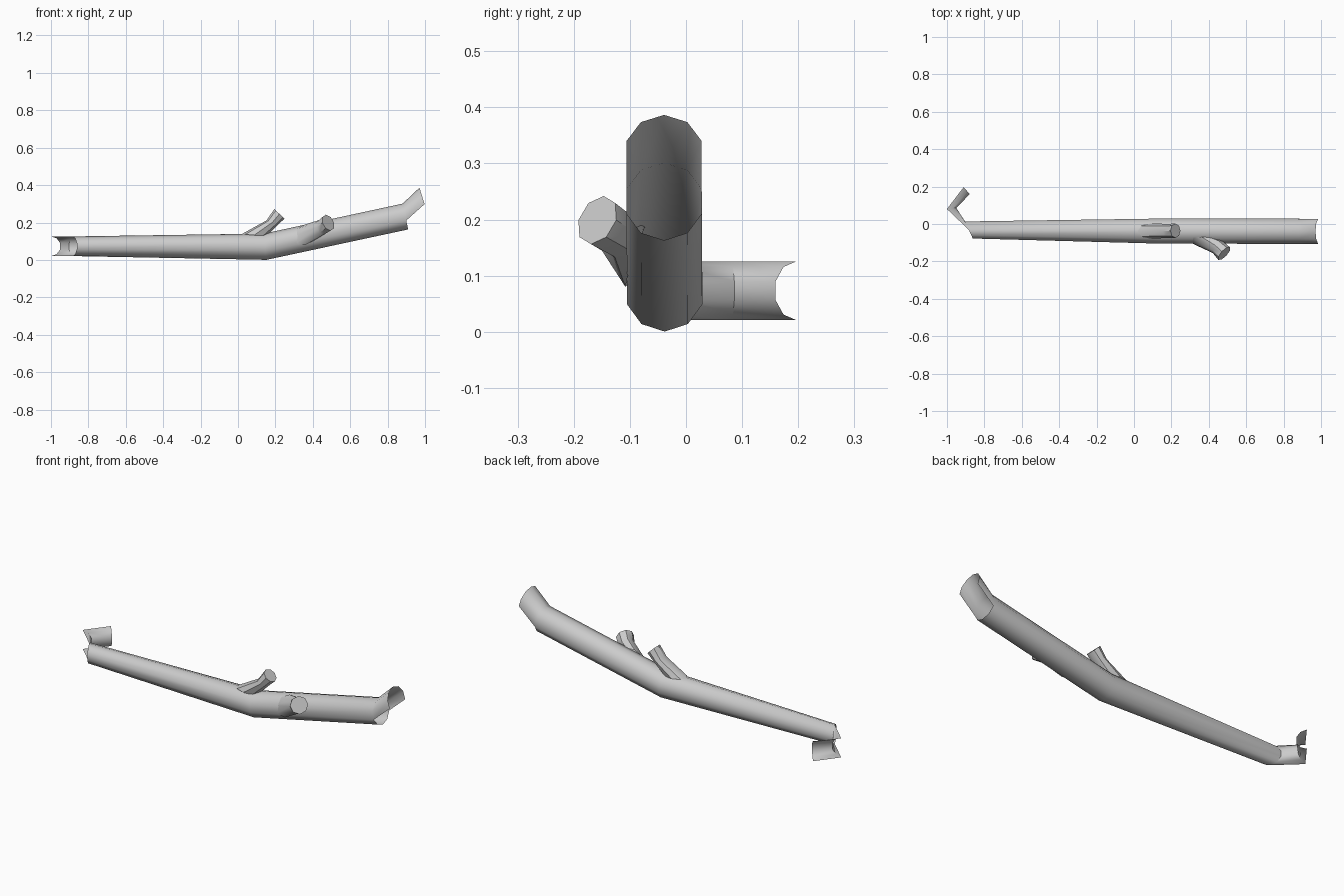
import bpy, bmesh, math
from mathutils import Vector as V

if "Cube" in bpy.data.objects:
    bpy.data.objects.remove(bpy.data.objects["Cube"])


def ring(c, u, v, n):
    """Closed n-gon: starts along v, turns toward u."""
    c, u, v = V(c), V(u), V(v)
    return [c + v * math.cos(2 * math.pi * k / n) + u * math.sin(2 * math.pi * k / n)
            for k in range(n)]


def bridge(bm, a, b, closed):
    n = len(a)
    for i in range(n if closed else n - 1):
        j = (i + 1) % n
        bm.faces.new((a[i], a[j], b[j], b[i]))


def finish(bm, name):
    bmesh.ops.recalc_face_normals(bm, faces=bm.faces[:])
    me = bpy.data.meshes.new(name)
    bm.to_mesh(me)
    bm.free()
    ob = bpy.data.objects.new(name, me)
    bpy.context.collection.objects.link(ob)
    bpy.ops.object.select_all(action='DESELECT')
    ob.select_set(True)
    bpy.context.view_layer.objects.active = ob
    bpy.ops.object.shade_smooth_by_angle(angle=math.radians(40))
    return ob


N = 10
Z = V((0, 0, 1))


def decagon(c, r, side, up):
    return ring(c, V(side).normalized() * r, V(up).normalized() * r, N)


# Hollow trunk with a kink in the middle, open at both ends
bm = bmesh.new()
add = lambda pts: [bm.verts.new(p) for p in pts]
left = add(decagon((-.8825, -.032, .073), .0525, (-.41, .912, 0), Z))
mid = add(decagon((.145, -.038, .0705), .0705, (0, 1, 0), (-.1, 0, 1)))
right = add(decagon((.895, -.039, .232), .0705, (0, 1, 0), (-.215, 0, 1)))
bridge(bm, left, mid, True)
bridge(bm, mid, right, True)

# Left splinter: half shell folded back on itself
half = range(0, 6)
s0 = [left[k] for k in half]
d1 = decagon((-1, .08, .073), .0525, (.048, .006, 0), Z)
d2 = decagon((-.911, .197, .073), .0525, (.028, -.032, 0), Z)
s1, s2 = add([d1[k] for k in half]), add([d2[k] for k in half])
bridge(bm, s0, s1, False)
bridge(bm, s1, s2, False)

# Right splinter: upper shell bent upward
upper = range(-3, 4)
f = decagon((.991, -.039, .319), .0705, (0, 1, 0), (-.027, 0, .088))
bridge(bm, [right[k] for k in upper], add([f[k] for k in upper]), False)
finish(bm, "trunk")


# Broken side branches, capped at the tip
def branch(name, rings):
    bm = bmesh.new()
    loops = [[bm.verts.new(p) for p in r] for r in rings]
    for a, b in zip(loops, loops[1:]):
        bridge(bm, a, b, True)
    bm.faces.new(loops[-1])
    finish(bm, name)


branch("top_branch", [
    ring((.086, -.038, .132), (0, .040, 0), (-.066, 0, .006), 8),
    ring((.184, -.037, .201), (0, .038, 0), (-.032, 0, .010), 8),
    ring((.2215, -.036, .246), (0, .038, 0), (-.027, 0, .026), 8)])


def round_ring(c, d, r):
    d = V(d).normalized()
    u = Z.cross(d).normalized()
    return ring(c, u * r, d.cross(u) * r, 8)


branch("side_branch", [
    ring((.36, -.088, .135), (.075, 0, .016), (0, .02, .055), 8),
    round_ring((.444, -.12, .173), (.8, -.5, .3), .042),
    round_ring((.482, -.158, .199), (.68, -.63, .36), .046)])
